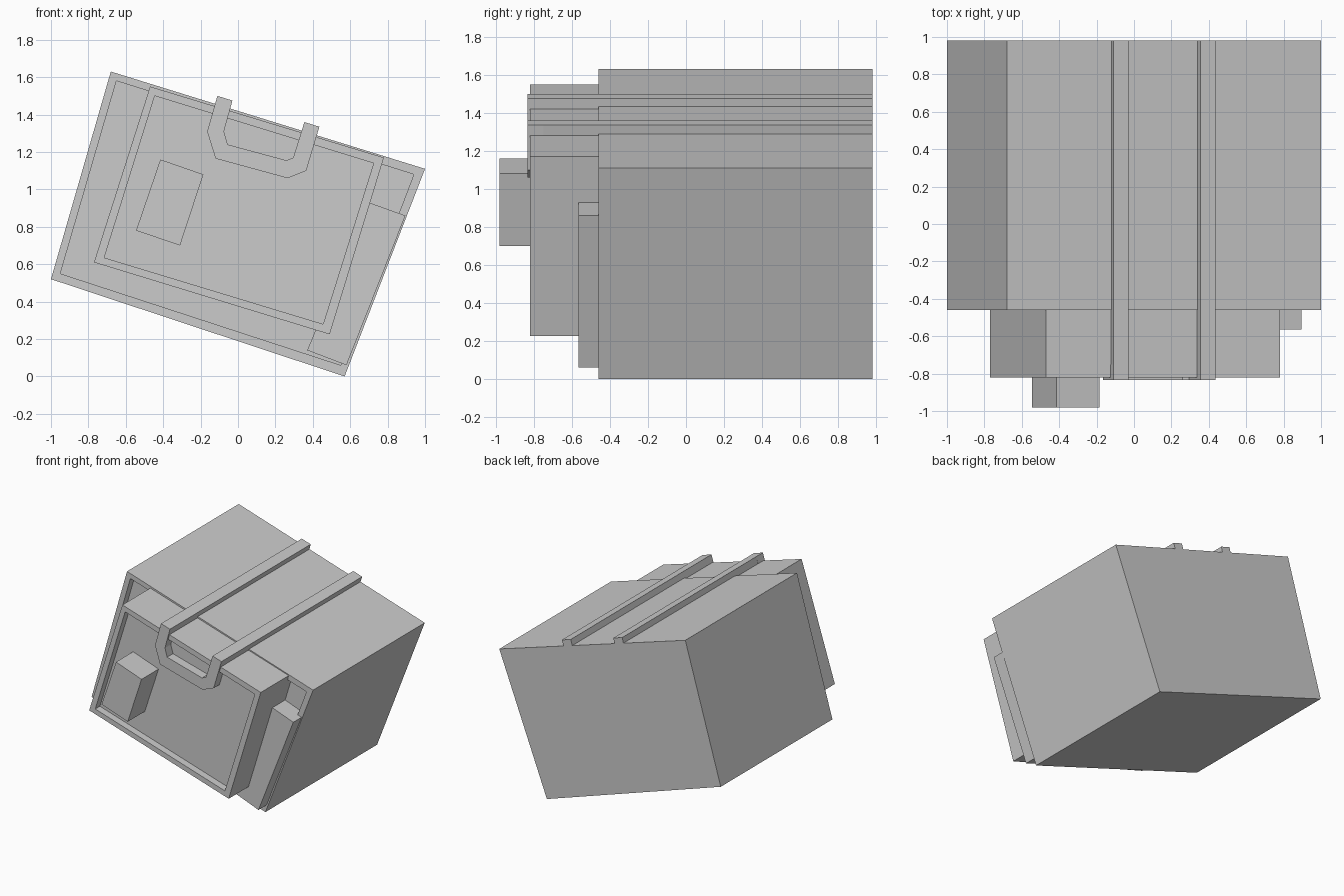
import bpy, bmesh

if "Cube" in bpy.data.objects:
    bpy.data.objects.remove(bpy.data.objects["Cube"])


def extrude_front(name, profile, y0, y1, inner=None, depth=0.06):
    """Extrude an x-z outline along y; 'inner' sinks a panel into the front."""
    bm = bmesh.new()
    ring = lambda pts, y: [bm.verts.new((x, y, z)) for x, z in pts]
    n = len(profile)

    def bridge(a, b):
        for i in range(len(a)):
            j = (i + 1) % len(a)
            bm.faces.new((a[i], a[j], b[j], b[i]))

    back, front = ring(profile, y1), ring(profile, y0)
    bm.faces.new(back)
    bridge(back, front)
    if inner:
        lip, floor = ring(inner, y0), ring(inner, y0 + depth)
        bridge(front, lip)
        bridge(lip, floor)
        bm.faces.new(floor)
    else:
        bm.faces.new(front)
    bmesh.ops.recalc_face_normals(bm, faces=bm.faces)
    mesh = bpy.data.meshes.new(name)
    bm.to_mesh(mesh)
    bm.free()
    obj = bpy.data.objects.new(name, mesh)
    bpy.context.collection.objects.link(obj)
    return obj


# Tilted main box with a sunken front
extrude_front("case_body",
              [(-1, .52), (-.68, 1.63), (1, 1.11), (.57, 0)], -.46, .98,
              [(-.95, .55), (-.65, 1.58), (.94, 1.08), (.55, .06)])

# Front compartment with a rimmed panel
extrude_front("front_compartment",
              [(-.77, .61), (-.47, 1.55), (.78, 1.17), (.49, .225)], -.82, -.39,
              [(-.715, .635), (-.445, 1.5), (.725, 1.14), (.455, .28)])

# Block standing on the panel
extrude_front("panel_block",
              [(-.545, .78), (-.415, 1.16), (-.185, 1.08), (-.31, .70)], -.98, -.75)

# Slab beside the compartment
extrude_front("side_slab",
              [(.70, .93), (.895, .86), (.58, .06), (.37, .14)], -.565, -.39)

# U-shaped handle in front
extrude_front("handle",
              [(-.11, 1.5), (-.165, 1.31), (-.12, 1.165), (.265, 1.06),
               (.365, 1.10), (.435, 1.335), (.355, 1.36), (.295, 1.17),
               (.26, 1.155), (-.055, 1.24), (-.075, 1.31), (-.03, 1.475)],
              -.835, -.75)

# Two rails running back over the top
for side, rail in (("left", [(-.11, 1.5), (-.03, 1.475), (-.05, 1.40), (-.13, 1.42)]),
                   ("right", [(.355, 1.36), (.435, 1.335), (.41, 1.26), (.33, 1.28)])):
    extrude_front(side + "_top_rail", rail, -.835, .98)
